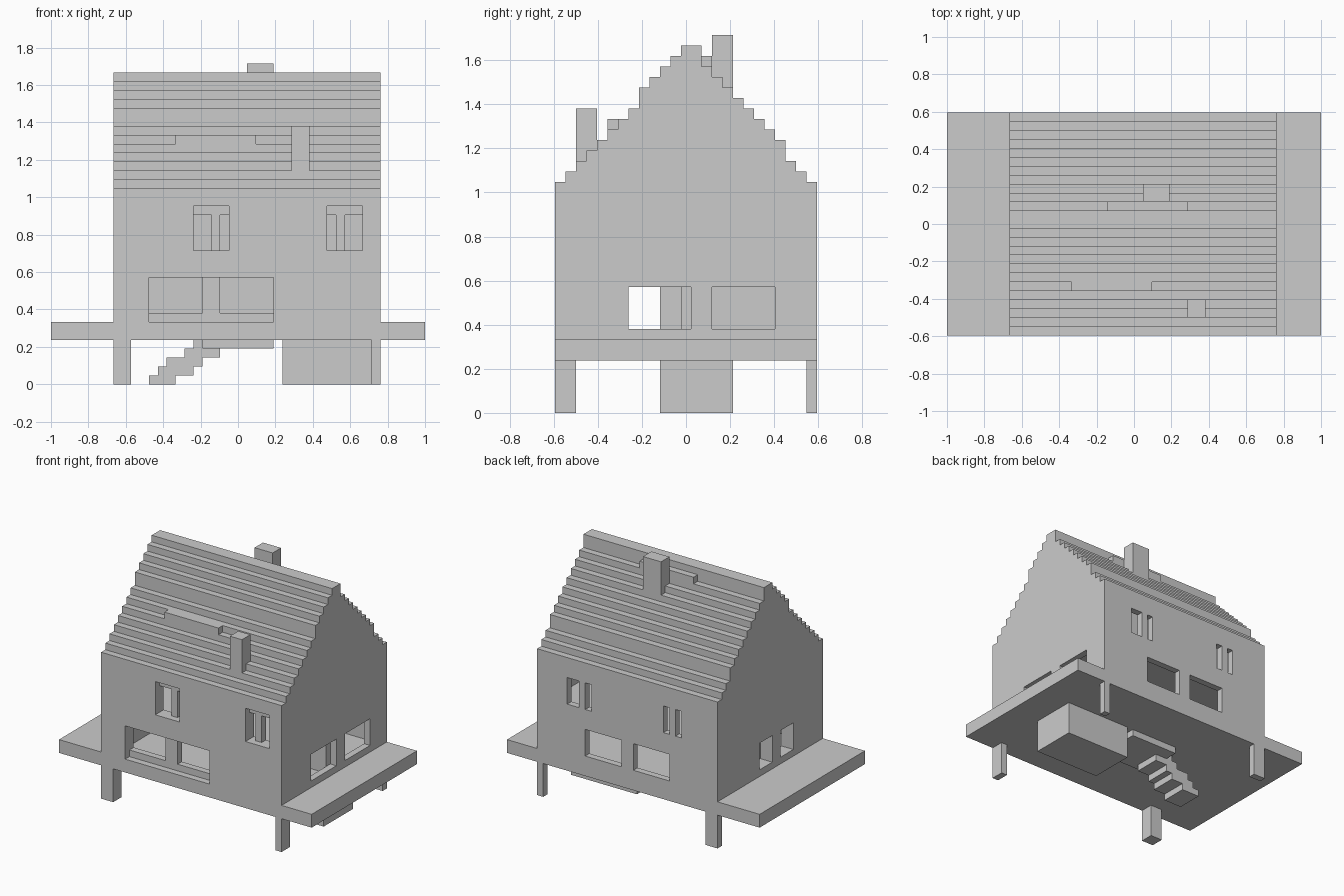
import bpy, bmesh

if "Cube" in bpy.data.objects:
    bpy.data.objects.remove(bpy.data.objects["Cube"])

U = 1 / 21          # one block of the stepped model
FRONT, BACK = -12.5, 12.5
LEFT, RIGHT = -14, 16


def extrude_profile(name, pts, x0, x1):
    """Closed y/z outline (in blocks) extruded along x."""
    bm = bmesh.new()
    face = bm.faces.new([bm.verts.new((x0 * U, y * U, z * U)) for y, z in pts])
    out = bmesh.ops.extrude_face_region(bm, geom=[face])
    moved = [g for g in out["geom"] if isinstance(g, bmesh.types.BMVert)]
    bmesh.ops.translate(bm, verts=moved, vec=((x1 - x0) * U, 0, 0))
    bmesh.ops.recalc_face_normals(bm, faces=bm.faces)
    mesh = bpy.data.meshes.new(name)
    bm.to_mesh(mesh)
    bm.free()
    ob = bpy.data.objects.new(name, mesh)
    bpy.context.collection.objects.link(ob)
    return ob


def box(name, x, y, z):
    return extrude_profile(name, [(y[0], z[0]), (y[1], z[0]), (y[1], z[1]), (y[0], z[1])], *x)


def stepped(y0, heights, base):
    """Staircase outline with one height per block column."""
    pts = [(y0, base)]
    for i, h in enumerate(heights):
        if pts[-1][1] == h:
            pts.pop()
        else:
            pts.append((y0 + i, h))
        pts.append((y0 + i + 1, h))
    return pts + [(y0 + len(heights), base)]


def cut(target, cutter):
    cutter.hide_render = True
    mod = target.modifiers.new("cut", "BOOLEAN")
    mod.operation, mod.solver, mod.object = "DIFFERENCE", "EXACT", cutter
    bpy.context.view_layer.objects.active = target
    bpy.ops.object.modifier_apply(modifier=mod.name)
    bpy.data.objects.remove(cutter)


# House shell: stepped gable profile, hollow inside
roof = [22, 23, 24, 25, 26, 27, 28, 29, 31, 32, 33, 34, 35, 35,
        33, 32, 31, 30, 29, 28, 27, 26, 24, 23, 22]
house = extrude_profile("house_shell", stepped(FRONT, roof, 7), LEFT, RIGHT)
cut(house, extrude_profile("cavity", stepped(FRONT + 2, [h - 2 for h in roof[2:-1]], 6), LEFT + 2, RIGHT - 1))

# Front windows: shallow outer recess, then panes either side of a mullion
for x, z in [((-10, 4), (7, 12)), ((-5, -1), (15, 20)), ((10, 14), (15, 20))]:
    cut(house, box("recess", x, (FRONT - 1, FRONT + 1), z))
for x, z in [((-10, -4), (8, 12)), ((-2, 4), (8, 12)),
             ((-5, -3), (15, 19)), ((-2, -1), (15, 19)),
             ((10, 11), (15, 19)), ((12, 14), (15, 19))]:
    cut(house, box("pane", x, (FRONT - 1, FRONT + 3), z))

# Back windows
for x, z in [((2, 8), (8, 12)), ((-6, 0), (8, 12)), ((9, 11), (15, 19)),
             ((7, 8), (15, 19)), ((-6, -5), (15, 19)), ((-8, -7), (15, 19))]:
    cut(house, box("pane", x, (BACK - 2, BACK + 1), z))

# Side windows
for y in [(-5.5, 0.5), (2.5, 8.5)]:
    cut(house, box("pane", (RIGHT - 2, RIGHT + 1), y, (8, 12)))
for y in [(-5.5, -2.5), (-0.5, 2.5)]:
    cut(house, box("pane", (LEFT - 1, LEFT + 3), y, (8, 12)))

# Interior floor and dividing wall
box("upper_floor", (LEFT + 2, RIGHT - 1), (-10.5, 11.5), (13, 14))
box("dividing_wall", (LEFT + 2, RIGHT - 1), (-0.5, 0.5), (7, 33))

# Raised roof strips and chimneys
box("front_roof_strip", (-7, 2), (-7.5, -6.5), (26, 28))
box("back_roof_strip", (-3, 6), (1.5, 2.5), (32, 34))
box("front_chimney", (6, 8), (-10.5, -8.5), (23, 29))
box("back_chimney", (1, 4), (2.5, 4.5), (30, 36))

# Deck and stilts
box("deck", (-21, 21), (FRONT, BACK), (5, 7))
for side, x in (("left", (LEFT, LEFT + 2)), ("right", (RIGHT - 1, RIGHT))):
    for end, y in (("front", (FRONT, FRONT + 2)), ("back", (BACK - 1, BACK))):
        box(f"{end}_{side}_stilt", x, y, (0, 5))

# Storage room, landing slab and stairs below the deck
box("storage_room", (5, 16), (-2.5, 4.5), (0, 5))
box("landing_slab", (-4, 4), (-2.5, 4.5), (4, 5))
for i, x in enumerate([(-10, -7), (-9, -5), (-8, -4), (-6, -2), (-5, -4)]):
    box(f"stair_{i + 1}", x, (-1.5, 2.5), (i, i + 1))
